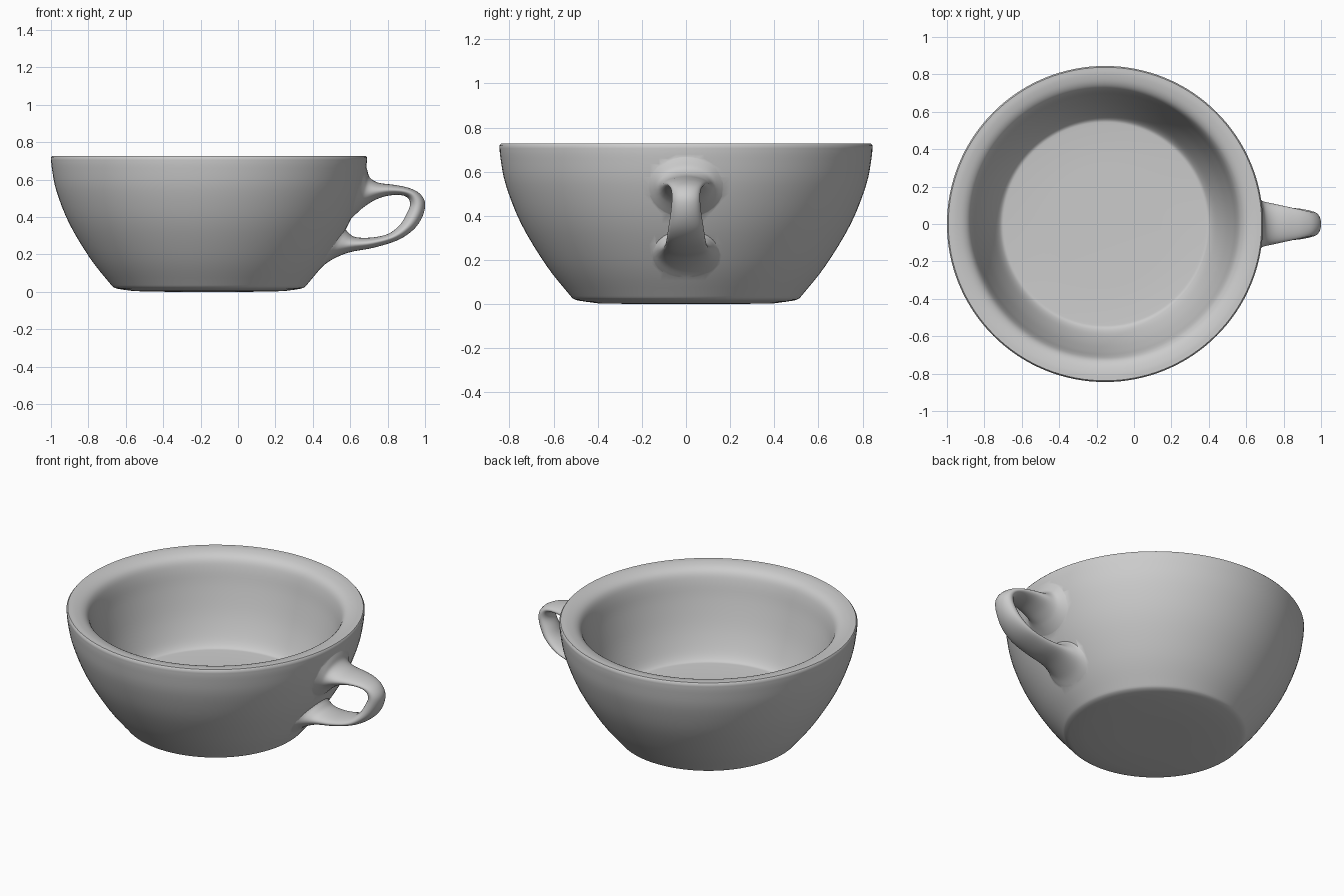
import bpy, bmesh, math
from mathutils import Vector

if "Cube" in bpy.data.objects:
    bpy.data.objects.remove(bpy.data.objects["Cube"])

CUP_X = -0.155
SEG = 128


def smooth_path(points, steps):
    """Catmull-Rom interpolation of tuples of any length."""
    pts = [Vector(p) for p in points]
    pts = [2 * pts[0] - pts[1]] + pts + [2 * pts[-1] - pts[-2]]
    out = []
    for a, b, c, d in zip(pts, pts[1:], pts[2:], pts[3:]):
        for k in range(steps):
            t = k / steps
            out.append(0.5 * (2 * b + (c - a) * t + (2 * a - 5 * b + 4 * c - d) * t * t
                              + (3 * b - a - 3 * c + d) * t ** 3))
    return out + [pts[-2]]


def loft(name, rings):
    """Closed solid from a list of vertex rings, capped at both ends."""
    bm = bmesh.new()
    loops = [[bm.verts.new(p) for p in ring] for ring in rings]
    n = len(loops[0])
    for a, b in zip(loops, loops[1:]):
        for i in range(n):
            j = (i + 1) % n
            bm.faces.new((a[i], a[j], b[j], b[i]))
    bm.faces.new(loops[0])
    bm.faces.new(loops[-1])
    bmesh.ops.recalc_face_normals(bm, faces=bm.faces)
    mesh = bpy.data.meshes.new(name)
    bm.to_mesh(mesh)
    bm.free()
    ob = bpy.data.objects.new(name, mesh)
    bpy.context.collection.objects.link(ob)
    return ob


# Cup body: outer wall, rounded rim and hollow inside, as (radius, height)
outer = [(0.46, 0.012), (0.505, 0.022), (0.535, 0.052), (0.636, 0.18), (0.747, 0.365),
         (0.816, 0.54), (0.840, 0.66), (0.845, 0.718)]
inner = [(0.838, 0.727), (0.80, 0.725), (0.755, 0.712), (0.725, 0.686), (0.706, 0.635),
         (0.684, 0.535), (0.642, 0.385), (0.595, 0.268), (0.56, 0.215), (0.53, 0.207)]
profile = [(0.2, 0.0), (0.40, 0.004)]
profile += [tuple(p) for p in smooth_path(outer, 4) + smooth_path(inner, 4)]
profile += [(0.3, 0.205)]
angles = [2 * math.pi * i / SEG for i in range(SEG)]
cup = loft("cup", [[(CUP_X + r * math.cos(a), r * math.sin(a), z) for a in angles]
                   for r, z in profile])

# Handle: stations of outer edge (x, z), inner edge (x, z) and half width,
# flaring tangentially into the wall at both ends
stations = [
    ((0.670, 0.715), (0.598, 0.385), 0.185),
    ((0.690, 0.655), (0.640, 0.425), 0.142),
    ((0.705, 0.612), (0.675, 0.455), 0.122),
    ((0.750, 0.584), (0.730, 0.490), 0.110),
    ((0.830, 0.573), (0.795, 0.513), 0.094),
    ((0.910, 0.557), (0.865, 0.518), 0.078),
    ((0.970, 0.527), (0.907, 0.503), 0.066),
    ((1.000, 0.475), (0.920, 0.465), 0.064),
    ((0.985, 0.400), (0.900, 0.415), 0.070),
    ((0.935, 0.330), (0.865, 0.358), 0.080),
    ((0.850, 0.275), (0.800, 0.309), 0.088),
    ((0.720, 0.235), (0.705, 0.290), 0.096),
    ((0.590, 0.210), (0.625, 0.294), 0.108),
    ((0.490, 0.165), (0.588, 0.320), 0.128),
    ((0.425, 0.110), (0.568, 0.345), 0.150),
    ((0.370, 0.060), (0.535, 0.385), 0.185),
]
rings = []
for ox, oz, ix, iz, w in smooth_path([o + i + (w,) for o, i, w in stations], 5):
    ring = []
    for k in range(32):
        a = 2 * math.pi * k / 32
        c, s = math.cos(a), math.sin(a)
        ring.append(((ox + ix) / 2 + (ox - ix) / 2 * c, w * s,
                     (oz + iz) / 2 + (oz - iz) / 2 * c))
    rings.append(ring)
handle = loft("handle", rings)

# Fuse the handle into the cup wall so nothing is left inside it
bpy.context.view_layer.objects.active = cup
union = cup.modifiers.new("join_handle", 'BOOLEAN')
union.operation = 'UNION'
union.solver = 'EXACT'
union.use_self = True
union.object = handle
bpy.ops.object.modifier_apply(modifier=union.name)
bpy.data.objects.remove(handle)

# Smooth shading
bpy.ops.object.select_all(action='DESELECT')
cup.select_set(True)
bpy.ops.object.shade_smooth_by_angle(angle=math.radians(50))
